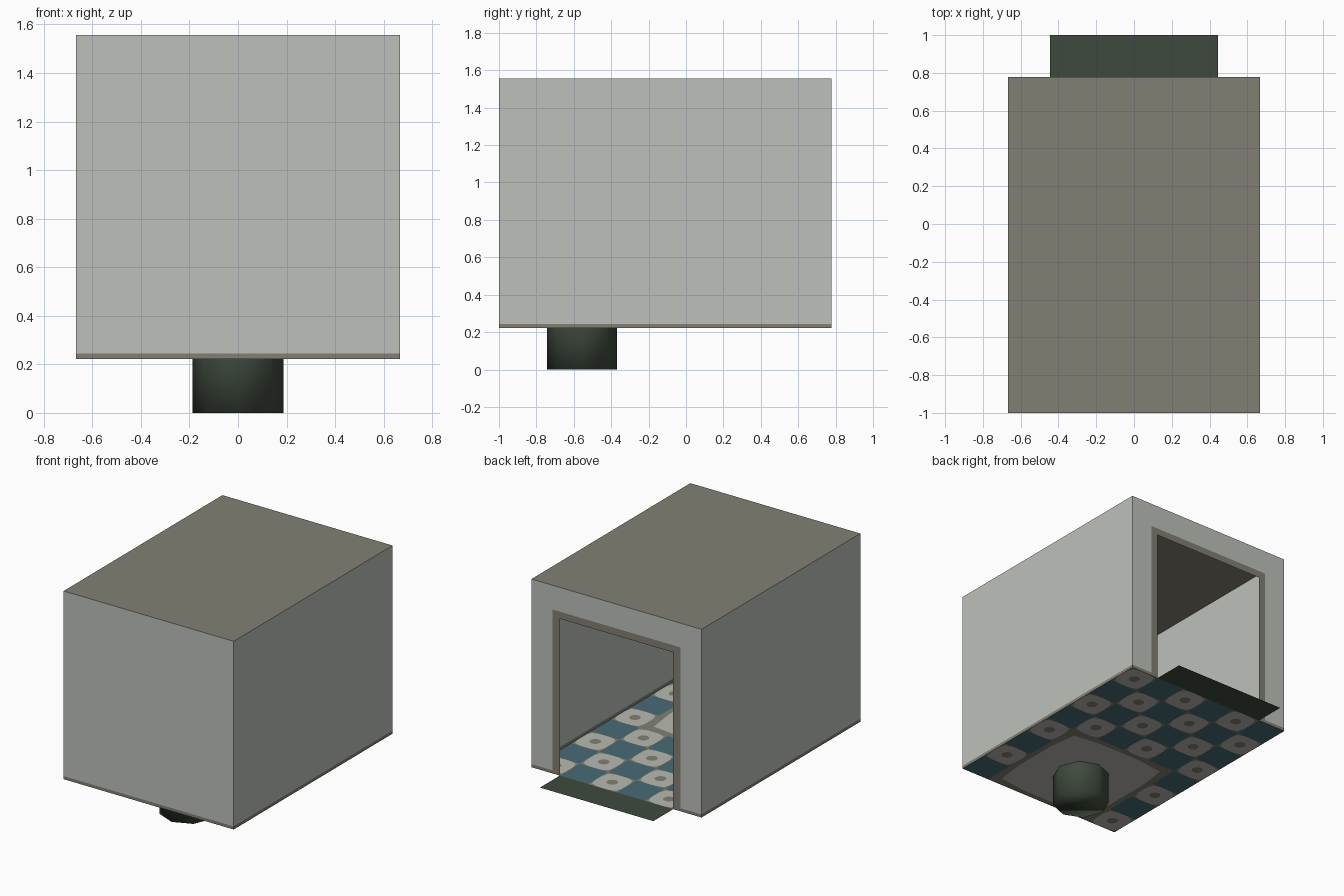
import bpy, bmesh, math

if "Cube" in bpy.data.objects:
    bpy.data.objects.remove(bpy.data.objects["Cube"])

U = 2 / 9                       # one floor tile
X, Y0, Y1 = 3 * U, -1.0, 7 * U / 2
Y1 = Y0 + 8 * U                 # back wall plane
Z0, Z1 = U, 7 * U               # floor and ceiling levels


def srgb(r, g, b):
    f = lambda c: (c / 255 / 12.92) if c < 10 else ((c / 255 + 0.055) / 1.055) ** 2.4
    return (f(r), f(g), f(b), 1)


def material(name, rgb):
    m = bpy.data.materials.new(name)
    m.diffuse_color = srgb(*rgb)
    m.use_nodes = True
    m.node_tree.nodes["Principled BSDF"].inputs["Base Color"].default_value = m.diffuse_color
    return m


WALL = material("pale_grey", (188, 192, 186))
TRIM = material("warm_grey", (130, 128, 116))
TILE = material("tile_white", (186, 185, 178))
TEAL = material("tile_teal", (72, 106, 117))
DARK = material("dark_green", (63, 74, 61))


def finish(bm, name, mats):
    bmesh.ops.remove_doubles(bm, verts=bm.verts, dist=1e-5)
    me = bpy.data.meshes.new(name)
    bm.to_mesh(me)
    bm.free()
    for m in mats:
        me.materials.append(m)
    ob = bpy.data.objects.new(name, me)
    bpy.context.collection.objects.link(ob)
    return ob


def face(bm, pts, mat=0):
    f = bm.faces.new([bm.verts.new(p) for p in pts])
    f.material_index = mat
    return f


def strip(bm, outer, inner, mat):
    for k in range(len(outer)):
        j = (k + 1) % len(outer)
        face(bm, [outer[k], outer[j], inner[j], inner[k]], mat)


def loop(cx, cy, half, p, z=Z0, n=16):
    """Square (p=0), rounded square (p>2) or circle (p=2) outline."""
    pts = []
    for k in range(n):
        t = 2 * math.pi * k / n
        c, s = math.cos(t), math.sin(t)
        a, b = abs(c), abs(s)
        d = (a ** p + b ** p) ** (1 / p) if p else max(a, b)
        pts.append((cx + half * c / d, cy + half * s / d, z))
    return pts


def octagon(cx, cy, r, z, n=8):
    pts = []
    for k in range(n):
        t = 2 * math.pi * k / n
        d = r * math.cos(math.pi / 8) / math.cos(t % (math.pi / 4) - math.pi / 8) if n > 8 else r
        pts.append((cx + d * math.cos(t), cy + d * math.sin(t), z))
    return pts


# Walls: front and two sides, each with a thin skirting band
bm = bmesh.new()
SK = Z0 + 0.022
for a, b in [((-X, Y0), (X, Y0)), ((X, Y0), (X, Y1)), ((-X, Y1), (-X, Y0))]:
    for lo, hi, mat in [(Z0, SK, 1), (SK, Z1, 0)]:
        face(bm, [(*a, lo), (*b, lo), (*b, hi), (*a, hi)], mat)
finish(bm, "walls", [WALL, TRIM])

# Back wall with doorway and painted door surround
bm = bmesh.new()
xs = [-X, -0.5, -2 * U, 2 * U, 0.5, X]
zs = [Z0, SK, 6 * U, 6 * U + 0.05, Z1]
for x0, x1 in zip(xs, xs[1:]):
    for z0, z1 in zip(zs, zs[1:]):
        mx, mz = abs(x0 + x1) / 2, (z0 + z1) / 2
        if mx < 2 * U and mz < 6 * U:
            continue
        trim = mz < SK or (mx < 0.5 and mz < zs[3])
        face(bm, [(x1, Y1, z0), (x0, Y1, z0), (x0, Y1, z1), (x1, Y1, z1)], int(trim))
finish(bm, "doorway_wall", [WALL, TRIM])

# Roof
bm = bmesh.new()
face(bm, [(-X, Y0, Z1), (X, Y0, Z1), (X, Y1, Z1), (-X, Y1, Z1)])
finish(bm, "roof", [TRIM])

# Checkered floor: plain teal tiles, white rounded tiles with a dot
bm = bmesh.new()
for i in range(6):
    for j in range(8):
        if 1 <= i <= 4 and j >= 4:
            continue            # space for the tray
        cx, cy = X - (i + 0.5) * U, Y1 - (j + 0.5) * U
        square = loop(cx, cy, U / 2, 0)
        if (i + j) % 2:
            face(bm, square, 2)
        else:
            plate, dot = loop(cx, cy, U * 0.49, 4.5), loop(cx, cy, U * 0.17, 2)
            strip(bm, square, plate, 1)
            strip(bm, plate, dot, 0)
            face(bm, dot, 1)
finish(bm, "floor_tiles", [TILE, TRIM, TEAL])

# Tray with a border and an eight-sided hole
PY, R = Y0 + 2 * U, 0.1875
bm = bmesh.new()
edge, pan = loop(0, PY, 2 * U, 0), loop(0, PY, 2 * U - 0.04, 10)
strip(bm, edge, pan, 1)
strip(bm, pan, octagon(0, PY, R, Z0, 16), 0)
finish(bm, "tray", [TILE, TRIM])

# Pit hanging below the tray
bm = bmesh.new()
top, bottom = octagon(0, PY, R, Z0), octagon(0, PY, R, 0)
strip(bm, bottom, top, 0)
face(bm, bottom[::-1])
pit = finish(bm, "pit", [DARK])
for p in pit.data.polygons:
    p.use_smooth = True

# Door mat
bm = bmesh.new()
face(bm, [(-2 * U, Y1, Z0), (2 * U, Y1, Z0), (2 * U, 1, Z0), (-2 * U, 1, Z0)])
finish(bm, "door_mat", [DARK])
